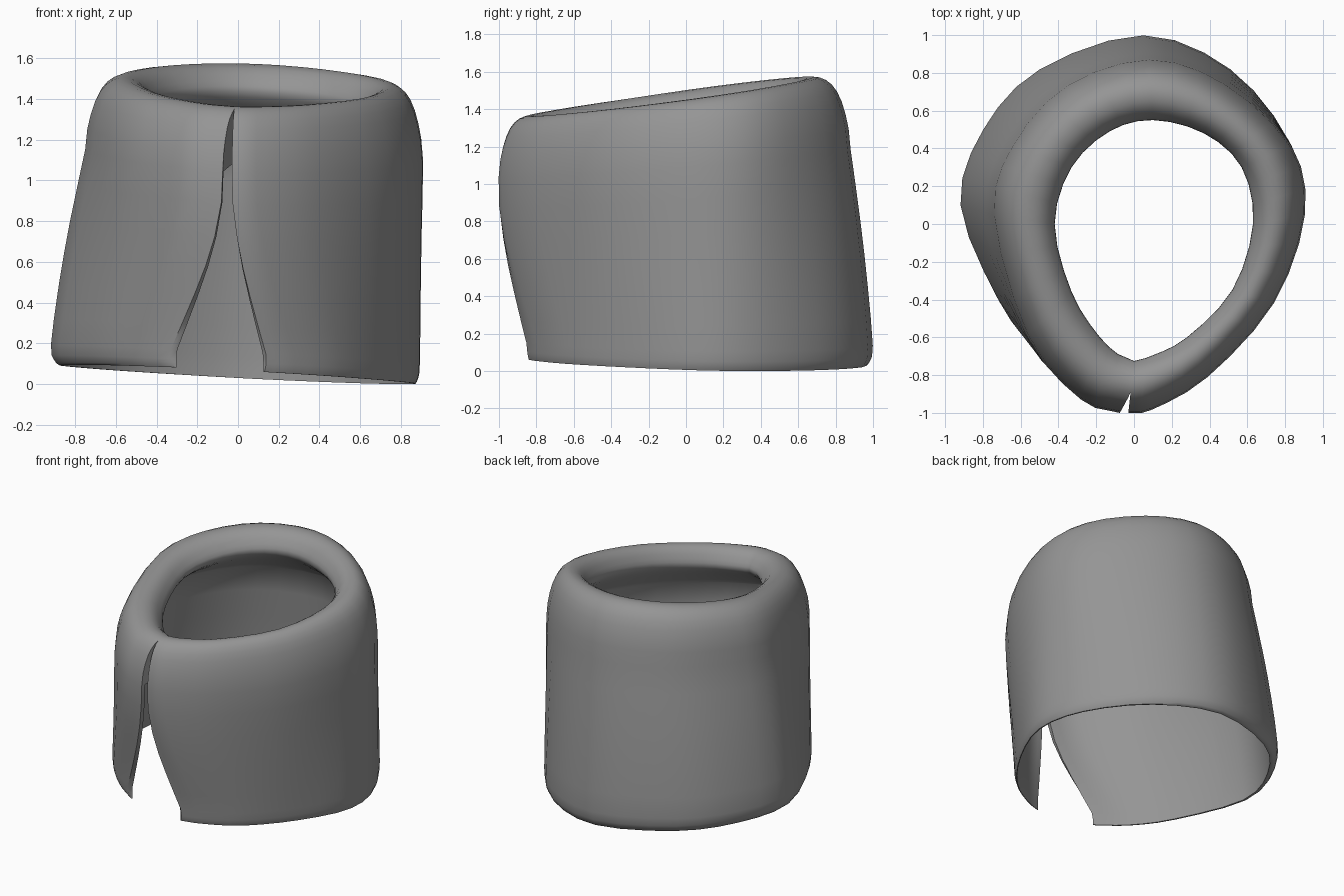
import bpy, bmesh
from mathutils import Vector

if "Cube" in bpy.data.objects:
    bpy.data.objects.remove(bpy.data.objects["Cube"])

# Plan outlines, from the right edge of the front slit round the back to the left edge
HEM = [(.14, -.85), (.28, -.79), (.5, -.63), (.73, -.31), (.89, .07), (.82, .44), (.51, .82),
       (.05, 1), (-.5, .82), (-.8, .5), (-.92, .1), (-.72, -.4), (-.53, -.65), (-.335, -.79)]
CHEST = [(-.03, -1), (.09, -.985), (.39, -.81), (.74, -.42), (.905, .05), (.83, .42), (.48, .75),
         (.08, .88), (-.36, .74), (-.65, .42), (-.75, .05), (-.57, -.59), (-.28, -.93), (-.075, -1)]
OPENING = [(0, -.725), (.1, -.695), (.28, -.6), (.52, -.35), (.63, 0), (.57, .3), (.37, .48),
           (.1, .55), (-.13, .49), (-.33, .3), (-.42, 0), (-.33, -.36), (-.18, -.6), (-.04, -.725)]
# Profile up the outside, over the rim and under the roll:
# height fraction, hem-to-chest blend, chest-to-opening blend
PROFILE = [(0, 0, .08), (.02, 0, .03), (.07, .01, 0), (.28, .24, 0), (.5, .56, 0),
           (.75, 1, 0), (.87, 1, .08), (.95, 1, .22), (.99, 1, .4), (1, 1, .6),
           (.985, 1, .8), (.945, 1, .95), (.91, 1, 1), (.87, 1, .85), (.81, 1, .48),
           (.75, 1, .11)]
WALL = .11  # wall thickness as a share of the way to the opening


def spline(points, steps):
    """Smooth curve through all the points."""
    p = [Vector(q) for q in points]
    p = [2 * p[0] - p[1]] + p + [2 * p[-1] - p[-2]]
    out = []
    for i in range(1, len(p) - 2):
        a, b, c, d = p[i - 1:i + 3]
        for s in range(steps):
            t = s / steps
            out.append(.5 * (2 * b + (c - a) * t + (2 * a - 5 * b + 4 * c - d) * t * t
                             + (3 * b - a - 3 * c + d) * t ** 3))
    return out + [p[-2]]


hem, chest, opening = (spline(o, 3) for o in (HEM, CHEST, OPENING))
shell = spline(PROFILE, 2)
# Inner wall follows the outer wall back down to the hem
outer_count = next(i for i, s in enumerate(shell) if s.x > .74)
inner = [(s.x, s.y, WALL) for s in shell[:outer_count]]
profile = [tuple(s) for s in shell] + inner[::-1]

# Wrapped collar: wall, shoulder, rolled rim and lining
bm = bmesh.new()
rows, merged = [], []
for k, (h, a, b) in enumerate(profile):
    row = []
    a = min(1, max(0, a))
    for p, q, o in zip(hem, chest, opening):
        ridge = q.lerp(o, .6)
        low = .06 - .05 * p.x - .02 * p.y
        high = 1.49 + .14 * ridge.y - .04 * ridge.x
        # the front swells out sooner above the hem than the sides and back
        front = min(1, max(0, -p.y / .75))
        swell = a + front * (1 - (1 - a) ** 2.3 - a)
        xy = p.lerp(q, swell).lerp(o, b)
        row.append(Vector((xy.x, xy.y, low + h * (high - low))))
    if h > .76:  # the slit narrows towards the rim
        row[-1] = row[-1].lerp(row[0], min(1, max(0, b / .38)))
    if b > .38 and h > .76:  # and closes there
        merged.append(k)
        verts = [bm.verts.new(v) for v in row[:-1]]
        verts.append(verts[0])
    else:
        verts = [bm.verts.new(v) for v in row]
    rows.append(verts)
for r0, r1 in zip(rows, rows[1:] + rows[:1]):
    for i in range(len(r0) - 1):
        bm.faces.new((r0[i], r0[i + 1], r1[i + 1], r1[i]))

# Slit edges: strips joining wall to lining, then the ends under the rim
n = len(rows)
for e in (0, -1):
    for i in range(outer_count - 1):
        bm.faces.new((rows[i][e], rows[i + 1][e], rows[n - 2 - i][e], rows[n - 1 - i][e]))
    up = [rows[i][e] for i in range(outer_count - 1, merged[0] + 1)]
    down = [rows[i][e] for i in range(merged[-1], n - outer_count + 1)]
    bm.faces.new(up + down)
bmesh.ops.recalc_face_normals(bm, faces=bm.faces)

mesh = bpy.data.meshes.new("wrapped_collar")
bm.to_mesh(mesh)
bm.free()
collar = bpy.data.objects.new("wrapped_collar", mesh)
bpy.context.collection.objects.link(collar)
bpy.context.view_layer.objects.active = collar
collar.select_set(True)
bpy.ops.object.shade_smooth_by_angle(angle=.9)

# Single grey cloth colour
grey = bpy.data.materials.new("grey_cloth")
grey.diffuse_color = (.3, .3, .3, 1)
grey.use_nodes = True
grey.node_tree.nodes["Principled BSDF"].inputs["Base Color"].default_value = grey.diffuse_color
mesh.materials.append(grey)

# Stand on the floor
lowest = min(v.co.z for v in mesh.vertices)
for v in mesh.vertices:
    v.co.z -= lowest
